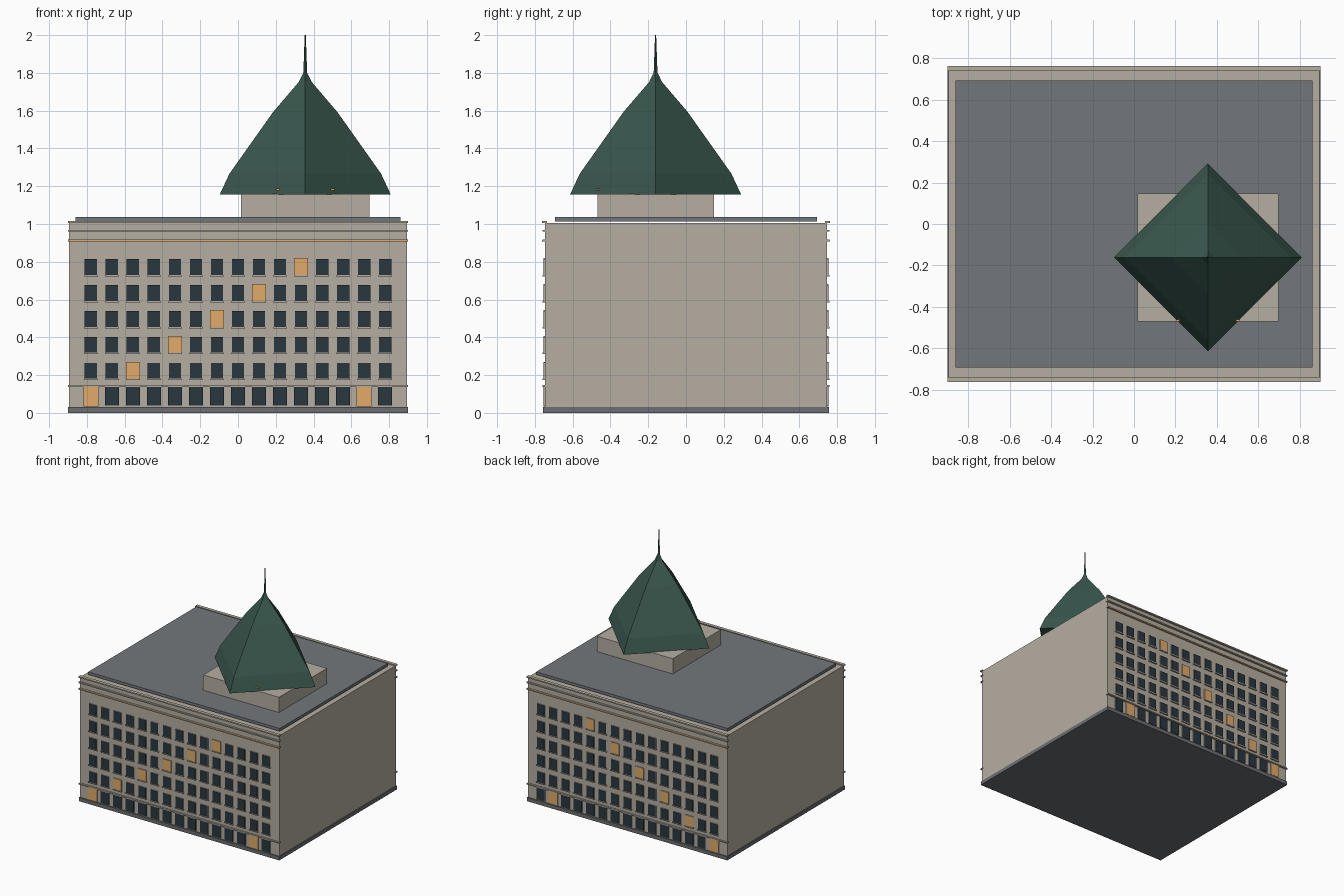
import bpy
import bmesh
from mathutils import Matrix, Vector

cube = bpy.data.objects.get("Cube")
if cube:
    bpy.data.objects.remove(cube, do_unlink=True)


def material(name, rgb):
    """Flat material from display colours, converted to linear."""
    lin = [((c / 255 + 0.055) / 1.055) ** 2.4 for c in rgb] + [1]
    mat = bpy.data.materials.new(name)
    mat.use_nodes = True
    mat.diffuse_color = lin
    mat.node_tree.nodes["Principled BSDF"].inputs["Base Color"].default_value = lin
    return mat


STONE = material("warm_stone", (182, 174, 161))
PLINTH = material("dark_plinth", (108, 110, 114))
ROOF = material("slate_roof", (114, 119, 124))
GLASS = material("dark_glass", (40, 55, 63))
LIT = material("lit_glass", (226, 171, 106))
GREEN = material("green_copper", (57, 87, 78))


def finish(name, bm, mat):
    bmesh.ops.recalc_face_normals(bm, faces=bm.faces)
    mesh = bpy.data.meshes.new(name)
    bm.to_mesh(mesh)
    bm.free()
    mesh.materials.append(mat)
    obj = bpy.data.objects.new(name, mesh)
    bpy.context.collection.objects.link(obj)
    return obj


def boxes(name, items, mat):
    """One object made of boxes, each given as (low corner, high corner)."""
    bm = bmesh.new()
    for low, high in items:
        low, high = Vector(low), Vector(high)
        place = Matrix.Translation((low + high) / 2) @ Matrix.Diagonal((high - low).to_4d())
        bmesh.ops.create_cube(bm, size=1, matrix=place)
    return finish(name, bm, mat)


WALL_X, WALL_Y = 0.894, 0.747


def facade(x, z, width, height, out, start=-0.01):
    """Matching boxes on the front and back walls, centred on x and z."""
    pair = []
    for side in (-1, 1):
        ys = sorted((side * (WALL_Y + start), side * (WALL_Y + out)))
        pair.append(((x - width / 2, ys[0], z - height / 2),
                     (x + width / 2, ys[1], z + height / 2)))
    return pair


# Main block, plinth and roof slab
boxes("main_block", [((-WALL_X, -WALL_Y, 0.01), (WALL_X, WALL_Y, 1.006))], STONE)
boxes("plinth", [((-0.9, -0.756, 0), (0.9, 0.756, 0.03))], PLINTH)
boxes("roof_slab", [((-0.86, -0.693, 1.013), (0.86, 0.693, 1.036))], ROOF)

# Horizontal bands along the two window walls
boxes("cornice", facade(0, 1.01, 1.8, 0.01, 0.016), STONE)
boxes("upper_band", facade(0, 0.965, 1.8, 0.009, 0.014), STONE)
boxes("lower_band", facade(0, 0.912, 1.8, 0.01, 0.013), STONE)
boxes("glowing_strip", facade(0, 0.912, 1.796, 0.008, 0.0145, 0.012), LIT)
boxes("street_band", facade(0, 0.142, 1.8, 0.009, 0.014), STONE)

# Windows: six storeys of fifteen, with a diagonal of lit ones
dark, lit, surrounds, sills = [], [], [], []
for row in range(6):
    for col in range(15):
        x = (col - 7) * 0.1112
        if row == 0:
            glowing = col in (0, 13)
            z, width, height = 0.088, 0.074, 0.1
        else:
            glowing = col == row * 2
            z, width, height = 0.222 + (row - 1) * 0.1375, 0.066, 0.086
            sills += facade(x, z - 0.045, width + 0.01, 0.008, 0.012)
        if glowing:
            width, height = width + 0.006, height + 0.008
        surrounds += facade(x, z, width + 0.001, height + 0.001, 0.006)
        (lit if glowing else dark).extend(facade(x, z, width, height, 0.008, 0.004))
boxes("window_surrounds", surrounds, STONE)
boxes("dark_windows", dark, GLASS)
boxes("lit_windows", lit, LIT)
boxes("window_sills", sills, STONE)

# Tower base with small lamps under the eaves
CX, CY = 0.356, -0.161
boxes("tower_base", [((CX - 0.34, CY - 0.308, 1.03), (CX + 0.34, CY + 0.308, 1.16))], STONE)
boxes("eave_lamps", [((CX + s * 0.145 - 0.009, CY - 0.31, 1.178),
                      (CX + s * 0.145 + 0.009, CY - 0.3, 1.187)) for s in (-1, 1)], LIT)

# Four-sided spire set diagonally on the base
profile = [(0.453, 1.156), (0.401, 1.267), (0.17, 1.593), (0.034, 1.752),
           (0.01, 1.802), (0.003, 2.0)]
bm = bmesh.new()
rings = []
for r, z in profile:
    rings.append([bm.verts.new((CX + dx * r, CY + dy * r, z))
                  for dx, dy in ((1, 0), (0, 1), (-1, 0), (0, -1))])
for a, b in zip(rings, rings[1:]):
    for i in range(4):
        j = (i + 1) % 4
        bm.faces.new((a[i], a[j], b[j], b[i]))
bm.faces.new(rings[0])
bm.faces.new(rings[-1])
finish("spire", bm, GREEN)
